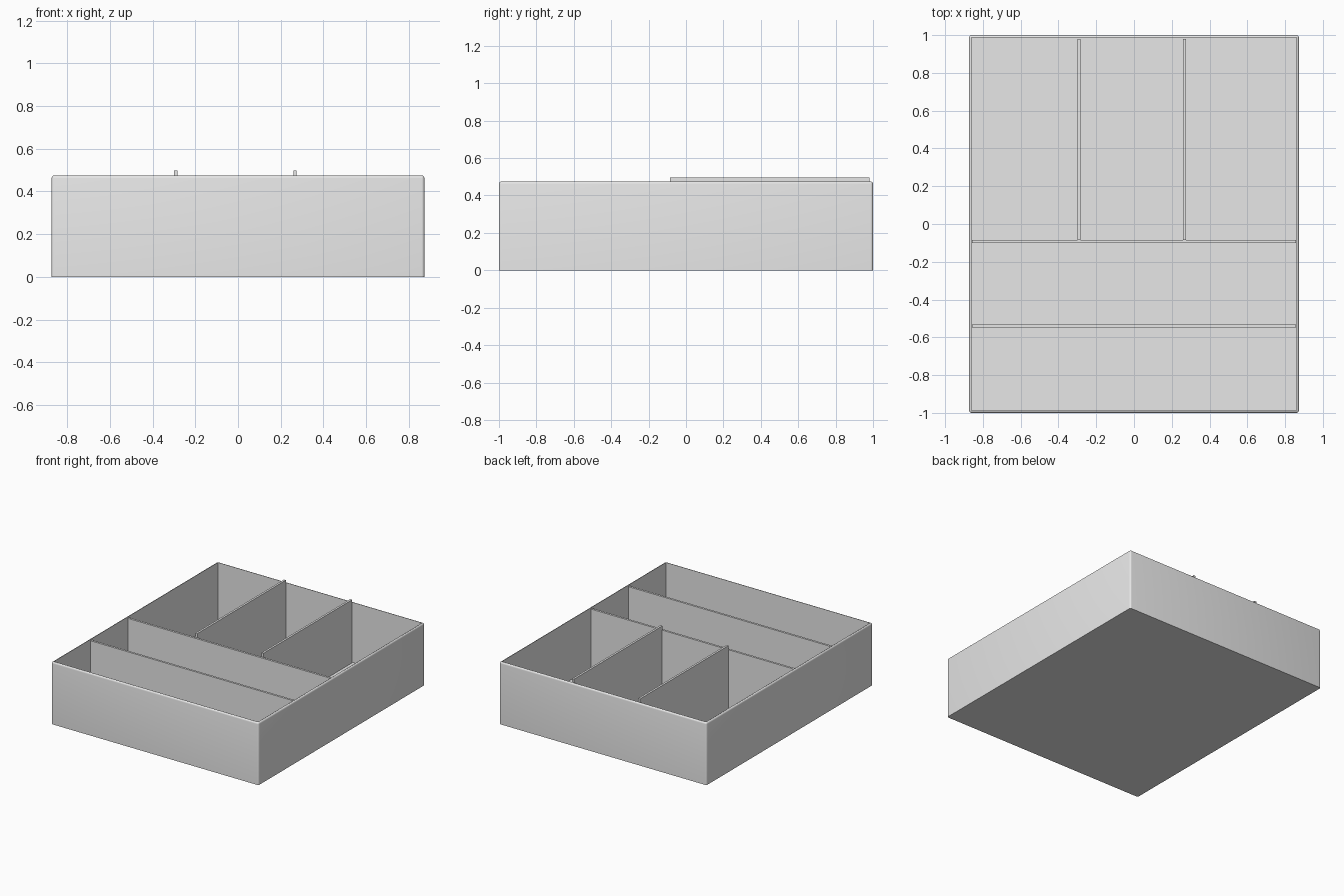
import bpy, bmesh
from mathutils import Vector

old = bpy.data.objects.get("Cube")
if old:
    bpy.data.objects.remove(old, do_unlink=True)

grey = bpy.data.materials.new("plain grey")
grey.use_nodes = True
colour = (0.8, 0.8, 0.8, 1)
grey.diffuse_color = colour
grey.node_tree.nodes["Principled BSDF"].inputs["Base Color"].default_value = colour

HALF_X, HALF_Y, HEIGHT = 0.873, 1.0, 0.475
WALL, FLOOR, ROUND = 0.015, 0.016, 0.013
IN_X, IN_Y = HALF_X - WALL, HALF_Y - WALL


def make_box(bm, lo, hi):
    """Add a box between two opposite corners."""
    lo, hi = Vector(lo), Vector(hi)
    made = bmesh.ops.create_cube(bm, size=1)
    bmesh.ops.scale(bm, vec=hi - lo, verts=made["verts"])
    bmesh.ops.translate(bm, vec=(lo + hi) / 2, verts=made["verts"])


def finish(name, bm):
    mesh = bpy.data.meshes.new(name)
    bm.to_mesh(mesh)
    bm.free()
    mesh.materials.append(grey)
    obj = bpy.data.objects.new(name, mesh)
    bpy.context.collection.objects.link(obj)
    return obj


# Open tray: hollowed box with rounded outer corners and rim
bm = bmesh.new()
make_box(bm, (-HALF_X, -HALF_Y, 0), (HALF_X, HALF_Y, HEIGHT))
top = max(bm.faces, key=lambda f: f.calc_center_median().z)
outer = [e for e in bm.edges if max(v.co.z for v in e.verts) > HEIGHT / 2]
bmesh.ops.inset_region(bm, faces=[top], thickness=WALL)
well = bmesh.ops.extrude_discrete_faces(bm, faces=[top])["faces"][0]
bmesh.ops.translate(bm, vec=(0, 0, FLOOR - HEIGHT), verts=well.verts)
bmesh.ops.bevel(bm, geom=outer, offset=ROUND, segments=4, profile=0.5, affect="EDGES")
bmesh.ops.recalc_face_normals(bm, faces=bm.faces)
tray = finish("tray", bm)
bpy.context.view_layer.objects.active = tray
tray.select_set(True)
bpy.ops.object.shade_smooth_by_angle(angle=0.6)
tray.select_set(False)

# Cross dividers, just below the rim
for name, y in (("front_cross_divider", -0.54), ("middle_cross_divider", -0.092)):
    bm = bmesh.new()
    make_box(bm, (-IN_X, y - 0.008, FLOOR), (IN_X, y + 0.008, 0.465))
    finish(name, bm)

# Lengthwise dividers, standing a little above the rim
for name, x in (("right_long_divider", -0.291), ("left_long_divider", 0.267)):
    bm = bmesh.new()
    make_box(bm, (x - 0.008, -0.085, FLOOR), (x + 0.008, IN_Y - 0.005, 0.497))
    finish(name, bm)
